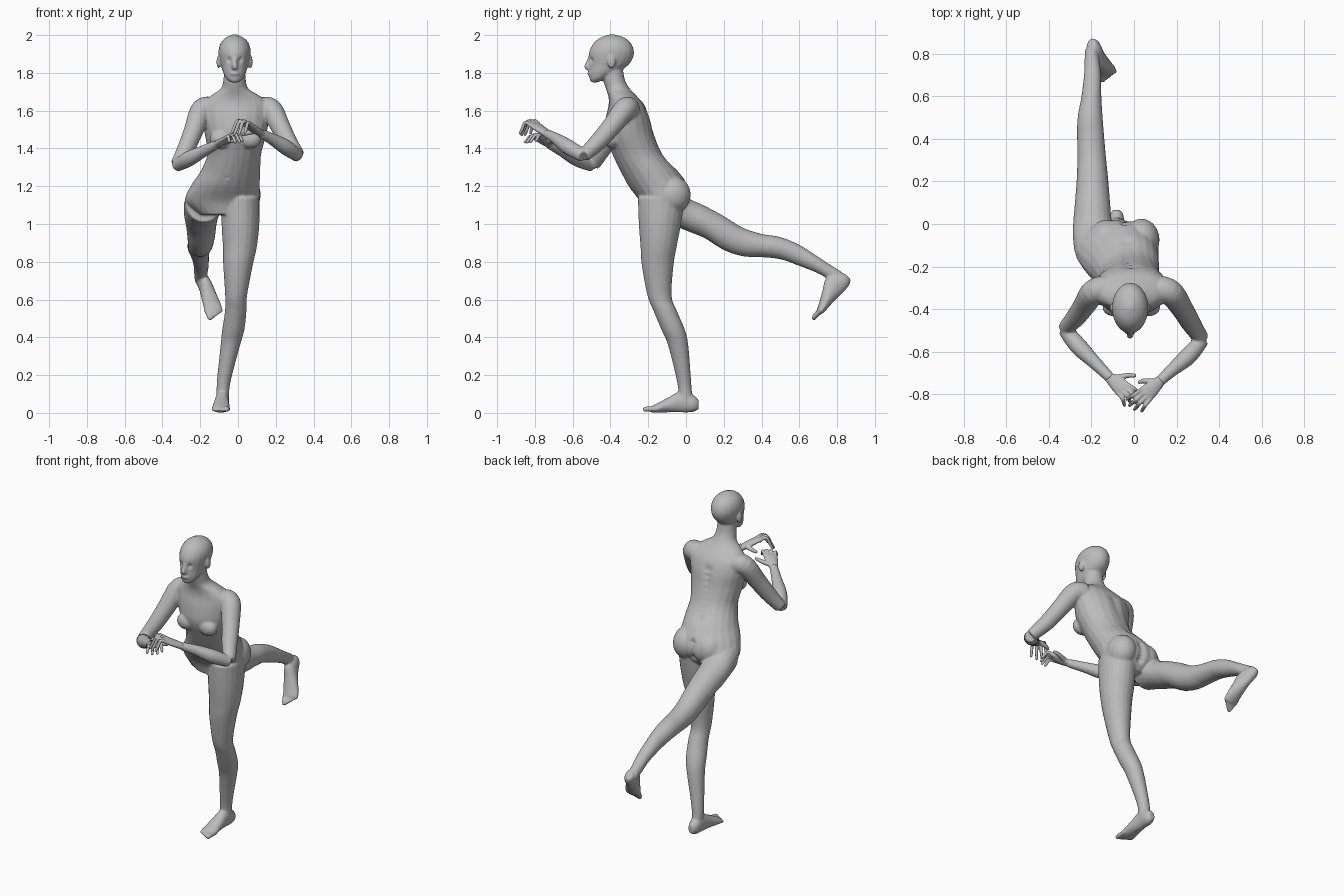
import bpy, bmesh, math
from mathutils import Vector, Matrix

if "Cube" in bpy.data.objects:
    bpy.data.objects.remove(bpy.data.objects["Cube"])

skin = bpy.data.materials.new("plain_grey")
skin.use_nodes = True
GREY = (0.5, 0.5, 0.5, 1)
skin.diffuse_color = GREY
skin.node_tree.nodes["Principled BSDF"].inputs["Base Color"].default_value = GREY

SIDES, STEPS = 20, 5
X, Y, Z = Vector((1, 0, 0)), Vector((0, 1, 0)), Vector((0, 0, 1))


def spline(rows):
    """Smoothly interpolate rows of ring data."""
    rows = [Vector(r) for r in rows]
    out = []
    for i in range(len(rows) - 1):
        p, a, b, q = rows[max(i - 1, 0)], rows[i], rows[i + 1], rows[min(i + 2, len(rows) - 1)]
        for k in range(STEPS):
            t = k / STEPS
            out.append(0.5 * (2 * a + (b - p) * t + (2 * p - 5 * a + 4 * b - q) * t * t
                              + (3 * a - p - 3 * b + q) * t ** 3))
    return out + [rows[-1]]


def loft(bm, rows, side=X, normal=None, matrix=None):
    """Closed tube through rings of (x, y, z, half width, half depth)."""
    rows = spline([tuple(r) if len(r) == 5 else (*r, r[3]) for r in rows])
    centres = [Vector(r[:3]) for r in rows]
    rings = []
    for i, r in enumerate(rows):
        n = normal or (centres[min(i + 1, len(rows) - 1)] - centres[max(i - 1, 0)]).normalized()
        u = (side - n * side.dot(n)).normalized()
        w = n.cross(u)
        ring = []
        for k in range(SIDES):
            a = math.tau * k / SIDES
            p = centres[i] + u * r[3] * math.cos(a) + w * r[4] * math.sin(a)
            ring.append(bm.verts.new(matrix @ p if matrix else p))
        rings.append(ring)
    faces = [bm.faces.new(rings[0][::-1]), bm.faces.new(rings[-1])]
    for lo, hi in zip(rings, rings[1:]):
        for k in range(SIDES):
            j = (k + 1) % SIDES
            faces.append(bm.faces.new((lo[k], lo[j], hi[j], hi[k])))
    bmesh.ops.recalc_face_normals(bm, faces=faces)


def ball(bm, centre, radii):
    m = Matrix.Translation(centre) @ Matrix.Diagonal((*radii, 1))
    bmesh.ops.create_uvsphere(bm, u_segments=24, v_segments=16, radius=1, matrix=m)


def fuse(name, bm, voxel, smoothing, dents=()):
    """Melt the overlapping parts into one skin, then press in the dents."""
    mesh = bpy.data.meshes.new(name)
    bm.to_mesh(mesh)
    bm.free()
    obj = bpy.data.objects.new(name, mesh)
    bpy.context.collection.objects.link(obj)
    remesh = obj.modifiers.new("Remesh", "REMESH")
    remesh.mode, remesh.voxel_size = "VOXEL", voxel
    smooth = obj.modifiers.new("Smooth", "SMOOTH")
    smooth.factor, smooth.iterations = 0.5, smoothing
    bpy.context.view_layer.update()
    skinned = bpy.data.meshes.new_from_object(obj.evaluated_get(bpy.context.evaluated_depsgraph_get()))
    obj.modifiers.clear()
    obj.data = skinned
    normals = [v.normal.copy() for v in skinned.vertices]
    for v, n in zip(skinned.vertices, normals):
        push = 0
        for centre, radius, depth in dents:
            d = (v.co - Vector(centre)).length / radius
            if d < 3:
                push = max(push, depth * math.exp(-d * d))
        v.co -= n * push
    skinned.materials.clear()
    skinned.materials.append(skin)
    skinned.shade_smooth()


def foot(bm, heel, forward, up, medial):
    """Foot in its own frame: x towards the big toe, y forward, z up."""
    f = Vector(forward).normalized()
    u = Vector(up)
    u = (u - f * u.dot(f)).normalized()
    s = f.cross(u) * medial
    m = Matrix.Translation(heel) @ Matrix((s, f, u)).transposed().to_4x4()
    loft(bm, [(0, 0, .045, .018, .026), (0, .03, .05, .034, .046), (0, .09, .06, .036, .058),
              (0, .15, .045, .042, .042), (0, .21, .028, .047, .027), (0, .25, .019, .042, .017)],
         normal=Y, matrix=m)
    for i in range(5):
        x, r = .036 - .0185 * i, .014 - .0015 * min(i, 3)
        tip = .292 - .009 * i
        loft(bm, [(x, .21, .022, r), (x, tip - .02, .02, r), (x, tip, .014, r * .8)], matrix=m)


def hand(name, wrist, knuckle, tip, thumb_side, thumb):
    bm = bmesh.new()
    w, k, t, s = Vector(wrist), Vector(knuckle), Vector(tip), Vector(thumb_side).normalized()
    back = w - (k - w) * .25
    loft(bm, [(*back, .024, .022), (*w, .026, .019), (*w.lerp(k, .5), .036, .018),
              (*k, .041, .014), (*k.lerp(t, .12), .036, .009)], side=s)
    # fingers arch forward, then curl to the tips
    for i in range(4):
        off = .03 - .02 * i
        reach = (.92, 1.05, 1, .8)[i]
        a = k + s * off
        b = a + (k - w) * .5 * reach + s * off * .2
        c = a + (t - k) * reach + s * off * .5
        loft(bm, [(*a, .011), (*b, .0095), (*b.lerp(c, .6), .009), (*c, .007)], side=s)
    a, c = w.lerp(k, .25) + s * .02, Vector(thumb)
    loft(bm, [(*a, .015), (*(a.lerp(c, .55) + s * .008), .012), (*c, .008)], side=Z)
    fuse(name, bm, .0045, 3)


body = bmesh.new()

# torso and neck
loft(body, [(-.07, -.13, 1.05, .13, .09), (-.083, -.115, 1.12, .195, .13), (-.068, -.146, 1.2, .183, .158),
            (-.04, -.195, 1.28, .158, .152), (-.02, -.257, 1.37, .143, .133), (-.013, -.298, 1.47, .162, .132),
            (-.013, -.307, 1.56, .18, .118), (-.013, -.315, 1.63, .185, .095), (-.015, -.335, 1.675, .135, .076),
            (-.018, -.36, 1.715, .075, .064), (-.018, -.38, 1.76, .06, .058), (-.018, -.39, 1.82, .056, .056)],
     normal=Z)
for x, y in ((.035, -.075), (-.13, -.08)):
    ball(body, (x, y, 1.155), (.085, .1, .1))
for x in (-.09, .065):
    ball(body, (x, -.392, 1.45), (.058, .042, .05))

# head, nose, lips and ears
loft(body, [(-.018, -.485, 1.75, .022, .018), (-.018, -.466, 1.77, .044, .045), (-.018, -.44, 1.8, .06, .074),
            (-.018, -.41, 1.84, .072, .103), (-.018, -.398, 1.88, .081, .118), (-.018, -.393, 1.92, .085, .117),
            (-.018, -.39, 1.96, .073, .097), (-.018, -.39, 1.987, .046, .063), (-.018, -.392, 2.003, .012, .015)],
     normal=Z)
loft(body, [(-.018, -.508, 1.882, .01), (-.018, -.52, 1.85, .012), (-.018, -.526, 1.832, .017, .013),
            (-.018, -.512, 1.822, .014, .008)])
ball(body, (-.018, -.508, 1.796), (.026, .014, .011))
for side in (-1, 1):
    ball(body, (-.018 + side * .084, -.395, 1.858), (.012, .022, .034))

# standing leg
loft(body, [(.015, -.13, 1.14, .1, .125), (.013, -.138, 1, .1, .112), (.01, -.145, .88, .09, .096),
            (0, -.15, .78, .078, .084), (-.01, -.14, .62, .058, .064), (-.012, -.11, .54, .057, .062),
            (-.025, -.068, .44, .059, .062), (-.04, -.042, .36, .052, .054), (-.07, -.015, .2, .039, .04),
            (-.08, -.005, .12, .034, .036), (-.08, 0, .05, .034, .04)], normal=Z)
foot(body, (-.08, .066, 0), (-.05, -1, 0), Z, -1)

# raised leg
loft(body, [(-.18, -.13, 1.12, .1, .11), (-.19, -.05, 1.085, .098, .1), (-.195, .02, 1.045, .09, .088),
            (-.195, .1, 1.01, .083, .086), (-.195, .2, .952, .075, .09), (-.198, .3, .905, .068, .076),
            (-.203, .4, .886, .064, .062), (-.206, .5, .872, .059, .059), (-.2, .6, .834, .047, .056),
            (-.195, .7, .782, .04, .044), (-.197, .76, .745, .036, .042), (-.2, .82, .71, .03, .04)], normal=Y)
foot(body, (-.2, .885, .69), (.085, -.185, -.19), (0, -.7, .7), 1)

# arms
loft(body, [(.12, -.3, 1.61, .06), (.175, -.325, 1.605, .06), (.225, -.395, 1.515, .052),
            (.27, -.47, 1.43, .046), (.318, -.54, 1.365, .036)], side=Y)
loft(body, [(.32, -.545, 1.36, .034), (.255, -.62, 1.405, .041), (.18, -.685, 1.45, .031),
            (.12, -.74, 1.48, .024)], side=Z)
loft(body, [(-.13, -.3, 1.61, .06), (-.19, -.32, 1.605, .06), (-.235, -.385, 1.495, .052),
            (-.275, -.44, 1.4, .046), (-.322, -.49, 1.315, .036)], side=Y)
loft(body, [(-.325, -.495, 1.31, .034), (-.26, -.575, 1.345, .041), (-.18, -.655, 1.387, .031),
            (-.11, -.725, 1.422, .024)], side=Z)

# eye sockets, navel, spine groove and seat cleft
dents = [((-.018 + s * .033, -.505, 1.868), .014, .011) for s in (-1, 1)]
dents.append(((-.06, -.338, 1.24), .01, .012))
dents += [((-.015 - .02 * t, -.19 + .12 * t, 1.58 - .25 * t), .026, .011) for t in (i / 8 for i in range(9))]
dents += [((-.048, .0, 1.1 + .02 * i), .02, .018) for i in range(6)]
fuse("body", body, .0065, 5, dents)

# hands
hand("left_hand", (.122, -.738, 1.479), (.055, -.8, 1.523), (-.01, -.862, 1.468), (-.7, .7, .1), (.02, -.745, 1.47))
hand("right_hand", (-.112, -.723, 1.421), (-.052, -.775, 1.455), (-.002, -.835, 1.43), (.7, .7, .1), (.01, -.712, 1.45))
